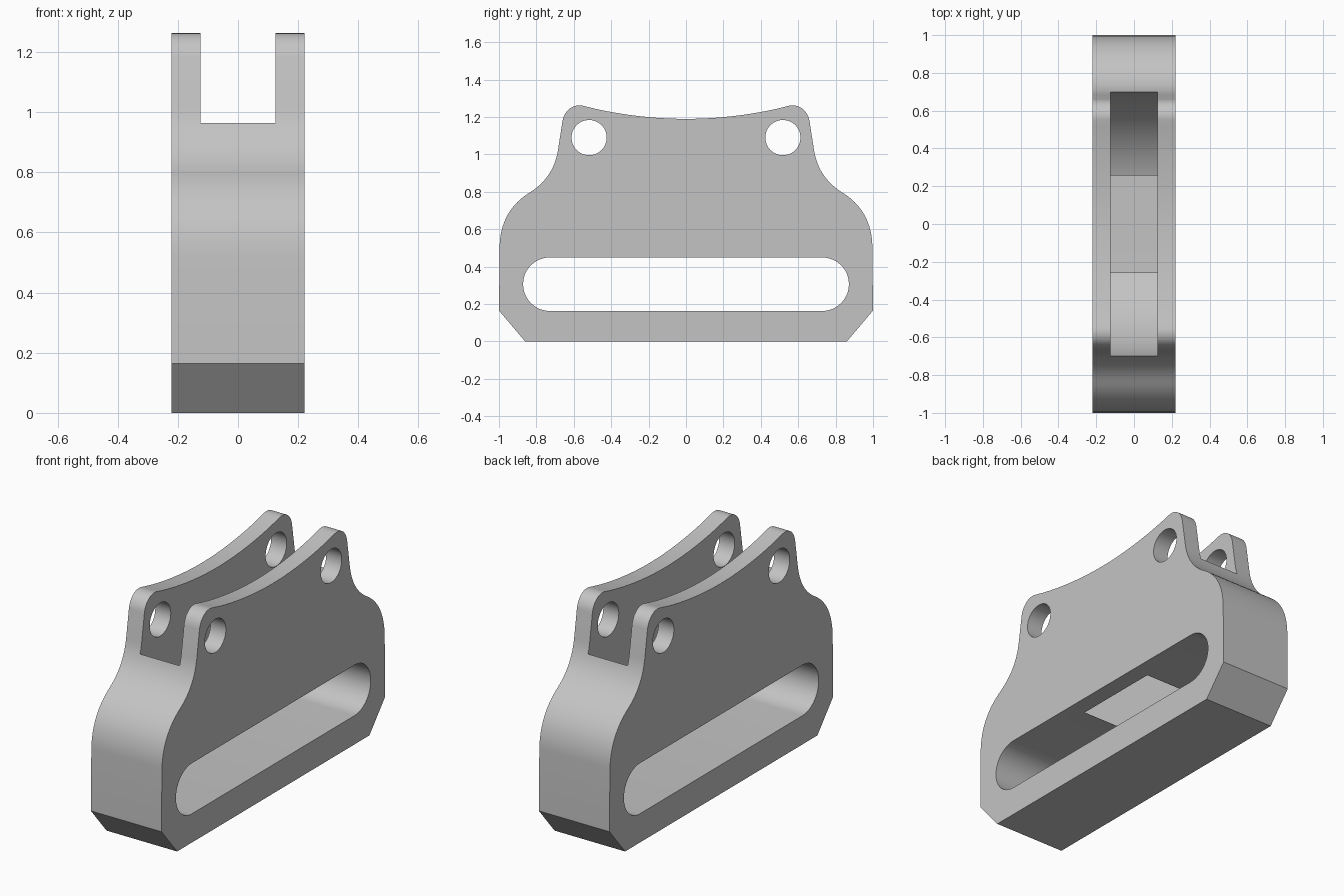
import bpy, bmesh, math
from mathutils import Vector
from mathutils.geometry import interpolate_bezier

cube = bpy.data.objects.get("Cube")
if cube:
    bpy.data.objects.remove(cube, do_unlink=True)

metal = bpy.data.materials.new("plain grey")
metal.use_nodes = True
grey = (0.55, 0.55, 0.55, 1)
metal.diffuse_color = grey
metal.node_tree.nodes["Principled BSDF"].inputs["Base Color"].default_value = grey


def prism(name, outline, half_width):
    """Extrude a (y, z) outline along x, symmetric about x = 0."""
    bm = bmesh.new()
    face = bm.faces.new([bm.verts.new((-half_width, y, z)) for y, z in outline])
    side = bmesh.ops.extrude_face_region(bm, geom=[face])["geom"]
    verts = [v for v in side if isinstance(v, bmesh.types.BMVert)]
    bmesh.ops.translate(bm, verts=verts, vec=(2 * half_width, 0, 0))
    bmesh.ops.recalc_face_normals(bm, faces=bm.faces)
    mesh = bpy.data.meshes.new(name)
    bm.to_mesh(mesh)
    bm.free()
    mesh.materials.append(metal)
    obj = bpy.data.objects.new(name, mesh)
    bpy.context.collection.objects.link(obj)
    return obj


def arc(cy, cz, r, start, end, n):
    angles = [math.radians(start + (end - start) * i / n) for i in range(n + 1)]
    return [(cy + r * math.cos(a), cz + r * math.sin(a)) for a in angles]


def bezier(a, b, c, d, n=16):
    pts = interpolate_bezier(*[Vector((*p, 0)) for p in (a, b, c, d)], n)
    return [(p.x, p.y) for p in pts]


# Half outline of the body, from the bottom chamfer up to the middle of the top
half = [(0.86, 0), (1.0, 0.165)]
half += bezier((0.996, 0.52), (0.99, 0.65), (0.93, 0.74), (0.83, 0.80))
half += bezier((0.83, 0.80), (0.745, 0.855), (0.70, 0.93), (0.685, 1.02))[1:]
half += bezier((0.66, 1.18), (0.65, 1.235), (0.605, 1.272), (0.55, 1.26))
half += bezier((0.55, 1.26), (0.40, 1.22), (0.20, 1.19), (0, 1.19))[1:]
outline = half + [(-y, z) for y, z in reversed(half[:-1])]
body = prism("bracket_body", outline, 0.221)

# Cutters: long slot, round channel between the ears, and two pin holes
slot = arc(0.728, 0.306, 0.143, -90, 90, 24) + arc(-0.728, 0.306, 0.143, 90, 270, 24)
cutters = [
    prism("slot_cutter", slot, 0.4),
    prism("channel_cutter", arc(0, 1.117, 0.716, 0, 360, 128)[:-1], 0.124),
]
for side, sign in (("front", -1), ("back", 1)):
    ring = arc(sign * 0.518, 1.09, 0.094, 0, 360, 48)[:-1]
    cutters.append(prism(side + "_pin_hole_cutter", ring, 0.4))

for cutter in cutters:
    cutter.hide_render = True
    mod = body.modifiers.new(cutter.name, "BOOLEAN")
    mod.operation = "DIFFERENCE"
    mod.solver = "EXACT"
    mod.object = cutter

# Bake the cuts and drop the cutters
graph = bpy.context.evaluated_depsgraph_get()
body_mesh = bpy.data.meshes.new_from_object(body.evaluated_get(graph))
body.modifiers.clear()
body.data = body_mesh
for cutter in cutters:
    bpy.data.objects.remove(cutter, do_unlink=True)

# Smooth the curved walls, keep the rims sharp
bpy.ops.object.select_all(action="DESELECT")
body.select_set(True)
bpy.context.view_layer.objects.active = body
bpy.ops.object.shade_smooth_by_angle(angle=math.radians(25))
